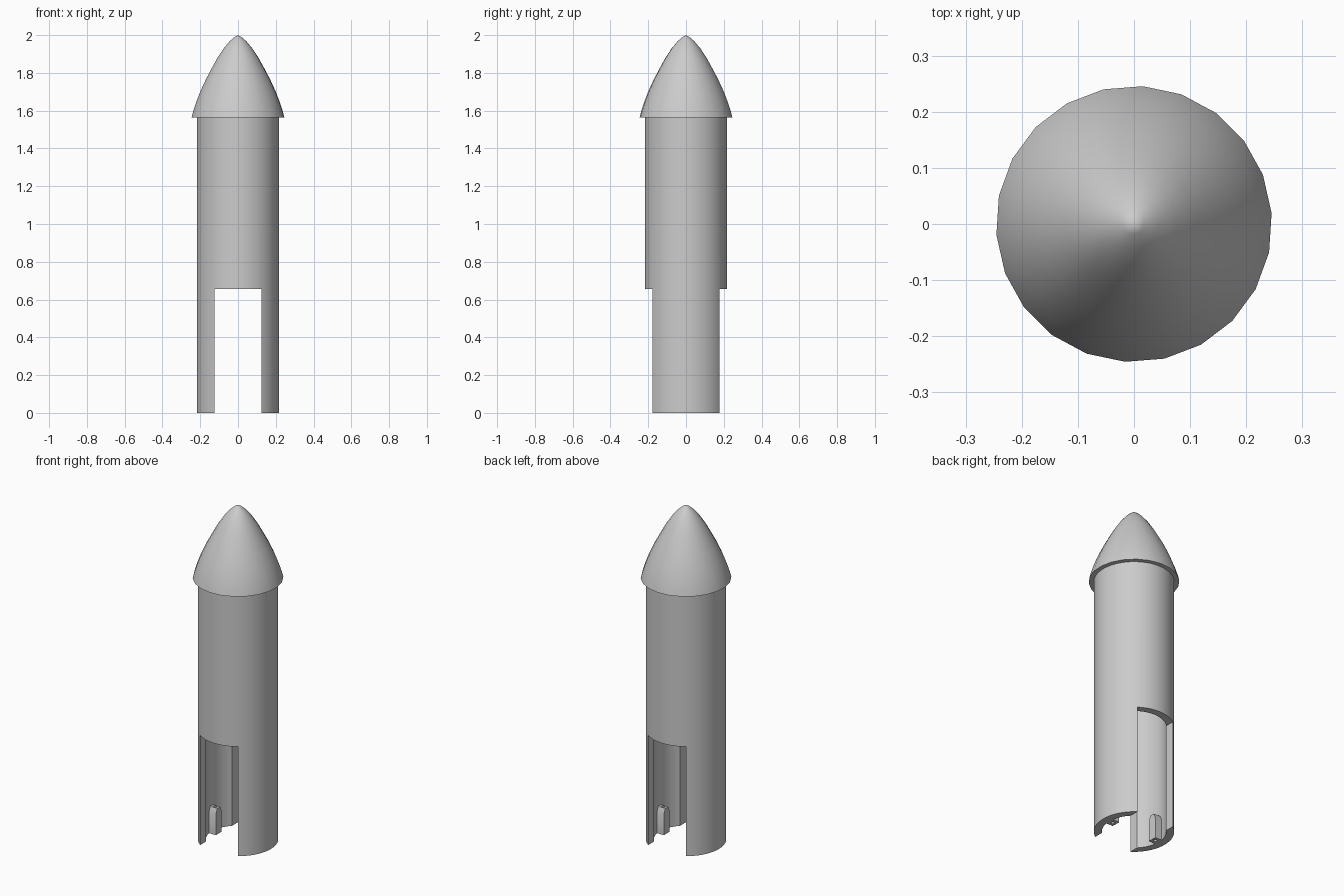
import bpy, bmesh, math

cube = bpy.data.objects.get("Cube")
if cube:
    bpy.data.objects.remove(cube, do_unlink=True)

grey = bpy.data.materials.new("plain_grey")
grey.use_nodes = True
GREY = (0.6, 0.6, 0.6, 1)
grey.diffuse_color = GREY
grey.node_tree.nodes["Principled BSDF"].inputs["Base Color"].default_value = GREY


def finish(name, bm):
    bmesh.ops.remove_doubles(bm, verts=bm.verts, dist=1e-5)
    bmesh.ops.recalc_face_normals(bm, faces=bm.faces)
    mesh = bpy.data.meshes.new(name)
    bm.to_mesh(mesh)
    bm.free()
    mesh.materials.append(grey)
    obj = bpy.data.objects.new(name, mesh)
    bpy.context.collection.objects.link(obj)
    return obj


def activate(obj):
    bpy.ops.object.select_all(action='DESELECT')
    obj.select_set(True)
    bpy.context.view_layer.objects.active = obj


def smooth(obj):
    activate(obj)
    bpy.ops.object.shade_smooth_by_angle(angle=math.radians(35))


def lathe(name, profile, sides, turn=0.0):
    """Revolve a closed (radius, z) profile around the z axis."""
    bm = bmesh.new()
    c, s = math.cos(turn), math.sin(turn)
    verts = [bm.verts.new((r * c, r * s, z)) for r, z in profile]
    edges = [bm.edges.new((a, b)) for a, b in zip(verts, verts[1:] + verts[:1])]
    bmesh.ops.spin(bm, geom=verts + edges, cent=(0, 0, 0), axis=(0, 0, 1),
                   angle=math.tau, steps=sides, use_duplicate=False)
    bmesh.ops.dissolve_degenerate(bm, edges=bm.edges, dist=1e-5)
    return finish(name, bm)


def extrude_x(name, outline, x0, x1):
    """Extrude a (y, z) outline along x."""
    bm = bmesh.new()
    face = bm.faces.new([bm.verts.new((x0, y, z)) for y, z in outline])
    grown = bmesh.ops.extrude_face_region(bm, geom=[face])["geom"]
    bmesh.ops.translate(bm, vec=(x1 - x0, 0, 0),
                        verts=[g for g in grown if isinstance(g, bmesh.types.BMVert)])
    return finish(name, bm)


def cut(obj, cutter):
    mod = obj.modifiers.new("cut", 'BOOLEAN')
    mod.operation = 'DIFFERENCE'
    mod.solver = 'EXACT'
    mod.object = cutter
    activate(obj)
    bpy.ops.object.modifier_apply(modifier=mod.name)
    bpy.data.objects.remove(cutter, do_unlink=True)


OUTER, INNER = 0.218, 0.175
SHOULDER, SLOT_TOP, SLOT_HALF = 1.57, 0.655, 0.125

# Hollow body with a slot through front and back, leaving two legs
body = lathe("body_tube", [(INNER, 0), (OUTER, 0), (OUTER, SHOULDER), (INNER, SHOULDER)], 64)
slot = extrude_x("slot_cutter", [(-0.4, -0.1), (0.4, -0.1), (0.4, SLOT_TOP), (-0.4, SLOT_TOP)],
                 -SLOT_HALF, SLOT_HALF)
cut(body, slot)
smooth(body)

# Overhanging pointed nose
nose = lathe("nose_cone", [(0, SHOULDER - 0.005), (0.246, SHOULDER - 0.005), (0.237, 1.6),
                           (0.222, 1.645), (0.201, 1.7), (0.17, 1.767), (0.142, 1.82),
                           (0.11, 1.878), (0.076, 1.93), (0.044, 1.968), (0.018, 1.99),
                           (0, 2)], 22, math.radians(4.5))
smooth(nose)

# Chamfered lug with a vertical hole inside the foot of each leg
for side, label in ((1, "left"), (-1, "right")):
    lug = extrude_x(label + "_lug",
                    [(-0.027, 0), (0.027, 0), (0.027, 0.125), (0.014, 0.155),
                     (-0.014, 0.155), (-0.027, 0.125)], side * 0.128, side * 0.185)
    bm = bmesh.new()
    bmesh.ops.create_cone(bm, cap_ends=True, segments=16, radius1=0.01, radius2=0.01, depth=0.5)
    bmesh.ops.translate(bm, verts=bm.verts, vec=(side * 0.15, 0, 0.08))
    cut(lug, finish("hole_cutter", bm))
    smooth(lug)
